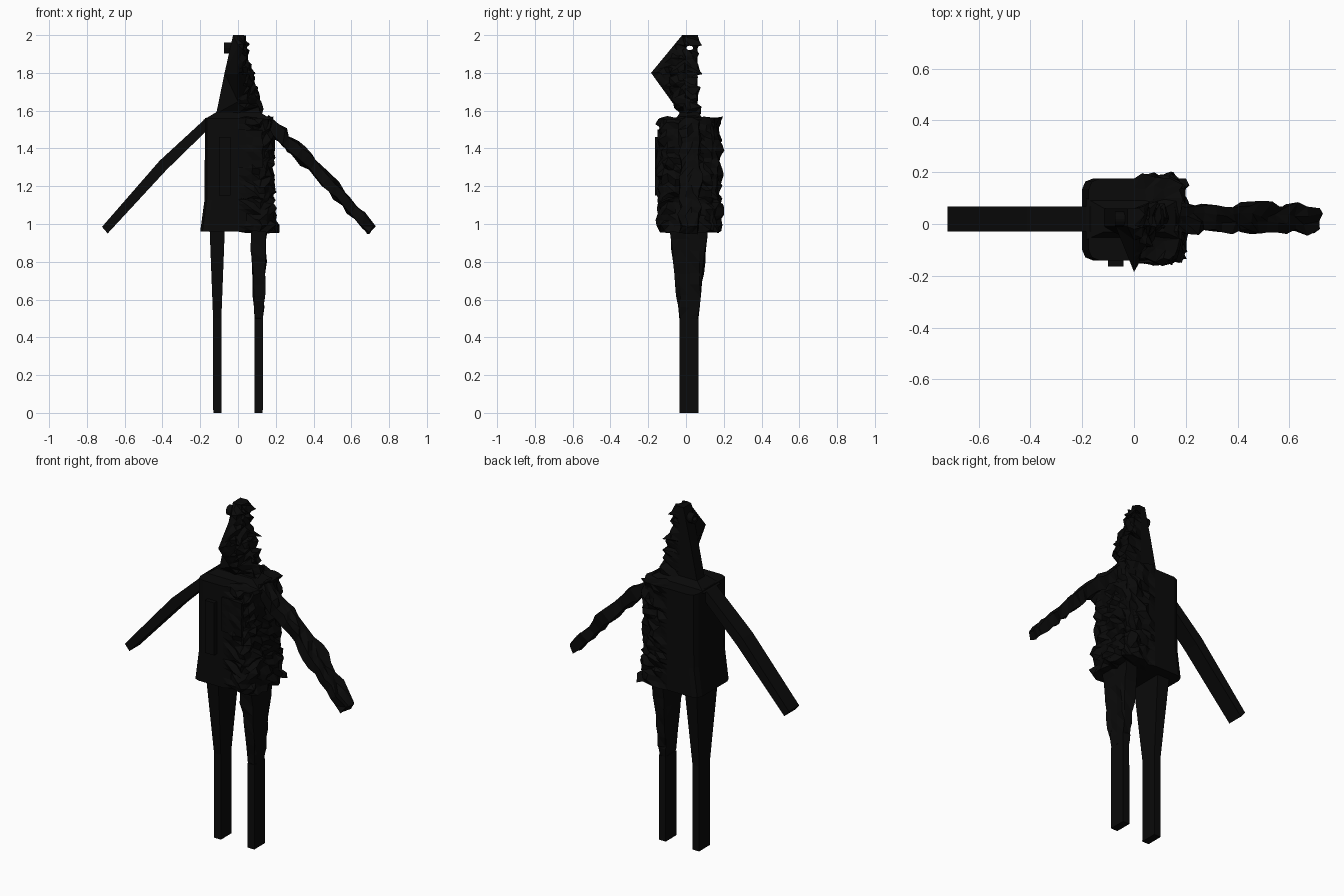
import bpy, bmesh, random
from mathutils import Vector

if "Cube" in bpy.data.objects:
    bpy.data.objects.remove(bpy.data.objects["Cube"])

random.seed(4)
black = bpy.data.materials.new("near black")
black.diffuse_color = (0.003, 0.003, 0.003, 1)
black.use_nodes = True
black.node_tree.nodes["Principled BSDF"].inputs["Base Color"].default_value = black.diffuse_color


def loft(name, rings, rough=0.0, cuts=(), bias=0.0):
    """Closed skin through rings of points; x > 0 side is made craggy if rough."""
    bm = bmesh.new()
    loops = [[bm.verts.new(p) for p in r] for r in rings]
    n = len(loops[0])
    for a, b in zip(loops, loops[1:]):
        for i in range(n):
            bm.faces.new((a[i], a[(i + 1) % n], b[(i + 1) % n], b[i]))
    bm.faces.new(loops[0])
    bm.faces.new(loops[-1])
    bmesh.ops.recalc_face_normals(bm, faces=bm.faces)
    if rough:
        def slice_at(axis, value):
            co, no = Vector(), Vector()
            co[axis], no[axis] = value, 1
            fs = [f for f in bm.faces
                  if f.calc_center_median().x > 0 or (axis == 0 and value == 0)]
            geom = list({v for f in fs for v in f.verts}) \
                + list({e for f in fs for e in f.edges}) + fs
            bmesh.ops.bisect_plane(bm, geom=geom, dist=1e-5, plane_co=co, plane_no=no)
        slice_at(0, 0)
        for axis, lo, hi, step in cuts:
            v = lo + step
            while v < hi - step / 2:
                slice_at(axis, v)
                v += step
        bmesh.ops.triangulate(bm, faces=bm.faces)
        bm.normal_update()
        moves = [(v, v.normal.copy()) for v in bm.verts if v.co.x > 0.012]
        for v, no in moves:
            d = (random.random() ** 2 - 0.3 + bias) * rough
            side = Vector((random.uniform(-.3, .3), random.uniform(-.3, .3),
                           random.uniform(-.3, .3))) * rough
            no.z *= 0.4
            v.co += no * d + side
            v.co.z = max(0, min(2, v.co.z))
        bmesh.ops.recalc_face_normals(bm, faces=bm.faces)
    me = bpy.data.meshes.new(name)
    bm.to_mesh(me)
    bm.free()
    me.materials.append(black)
    ob = bpy.data.objects.new(name, me)
    bpy.context.collection.objects.link(ob)
    return ob


def rect(x0, x1, y0, y1, z):
    return [(x0, y0, z), (x1, y0, z), (x1, y1, z), (x0, y1, z)]


def rounded(w, y0, y1, z, r=0.04):
    """Rectangle with chamfer-rounded corners."""
    k = r * 0.29
    out = []
    for sx, y, sy, flip in ((1, y0, 1, 0), (1, y1, -1, 1), (-1, y1, -1, 0), (-1, y0, 1, 1)):
        c = [(sx * (w - r), y, z), (sx * (w - k), y + sy * k, z), (sx * w, y + sy * r, z)]
        out += c[::-1] if flip else c
    return out


# torso with flared hem
loft("torso", [rounded(0.2, -0.14, 0.175, 0.96), rounded(0.177, -0.14, 0.175, 1.13),
               rounded(0.175, -0.14, 0.175, 1.56)],
     0.03, [(2, 0.96, 1.56, 0.03), (0, 0, 0.18, 0.04), (1, -0.14, 0.175, 0.04)])

# shoulder yoke
loft("shoulder_yoke", [rect(-0.185, 0.185, -0.06, 0.1, 1.55),
                       rect(-0.115, 0.115, -0.03, 0.06, 1.592)])

# chest plates
loft("chest_strip", [rect(-0.1, -0.04, -0.165, -0.13, 1.15),
                     rect(-0.1, -0.04, -0.165, -0.13, 1.46)])
loft("chest_plate", [rect(0.0, 0.13, -0.152, -0.13, 1.3),
                     rect(0.0, 0.13, -0.152, -0.13, 1.5)],
     0.012, [(2, 1.3, 1.5, 0.04), (0, 0, 0.13, 0.04)])


# head with a pointed face ridge
def head_ring(w, front, side, z):
    return [(-w, 0.06, z), (-w, side, z), (0, front, z), (w, side, z), (w, 0.06, z)]


head = loft("head", [head_ring(0.115, -0.03, -0.01, 1.585),
                     head_ring(0.071, -0.185, -0.01, 1.8),
                     head_ring(0.026, -0.02, -0.01, 2.0)],
            0.034, [(2, 1.585, 2.0, 0.026), (1, -0.18, 0.06, 0.035), (0, 0, 0.1, 0.04)], 0.1)


# eye stud on the smooth side, with a bore through the head
def rod(name, r, x0, x1, squash=1.0):
    bpy.ops.mesh.primitive_cylinder_add(vertices=16, radius=r, depth=x1 - x0,
                                        location=((x0 + x1) / 2, 0.02, 1.932),
                                        rotation=(0, 1.5707963, 0))
    ob = bpy.context.object
    ob.name = name
    ob.scale = (squash, 1, 1)
    ob.data.materials.append(black)
    return ob


stud = rod("eye_stud", 0.029, -0.073, -0.02)
bore = rod("bore_cutter", 0.018, -0.3, 0.3, 0.65)
bore.hide_render = True
bore.hide_viewport = True
for ob in (head, stud):
    m = ob.modifiers.new("bore", 'BOOLEAN')
    m.operation = 'DIFFERENCE'
    m.object = bore
    m.solver = 'EXACT'

# arms: thin slanted bars, left one craggy
arm = [((0.165, 1.565), (0.17, 1.49)), ((0.415, 1.335), (0.38, 1.285)),
       ((0.72, 0.985), (0.69, 0.95))]
for s, name in ((-1, "smooth_arm"), (1, "craggy_arm")):
    rings = [[(s * a[0], -0.028, a[1]), (s * a[0], 0.068, a[1]),
              (s * b[0], 0.068, b[1]), (s * b[0], -0.028, b[1])] for a, b in arm]
    loft(name, rings, 0.026 if s > 0 else 0,
         [(0, 0.17, 0.7, 0.035), (1, -0.028, 0.068, 0.032)], 0.1)

# legs: tapered thigh above a straight shin
for s, name in ((-1, "smooth"), (1, "craggy")):
    def leg_ring(a, b, y0, y1, z):
        return rect(min(s * a, s * b), max(s * a, s * b), y0, y1, z)
    knee = leg_ring(0.088, 0.132, -0.035, 0.065, 0.5)
    loft(name + "_thigh", [knee, leg_ring(0.07, 0.15, -0.085, 0.115, 0.97)],
         0.012 if s > 0 else 0, [(2, 0.5, 0.97, 0.06), (1, -0.08, 0.11, 0.05)])
    loft(name + "_shin", [leg_ring(0.087, 0.131, -0.035, 0.065, 0.0), knee])
